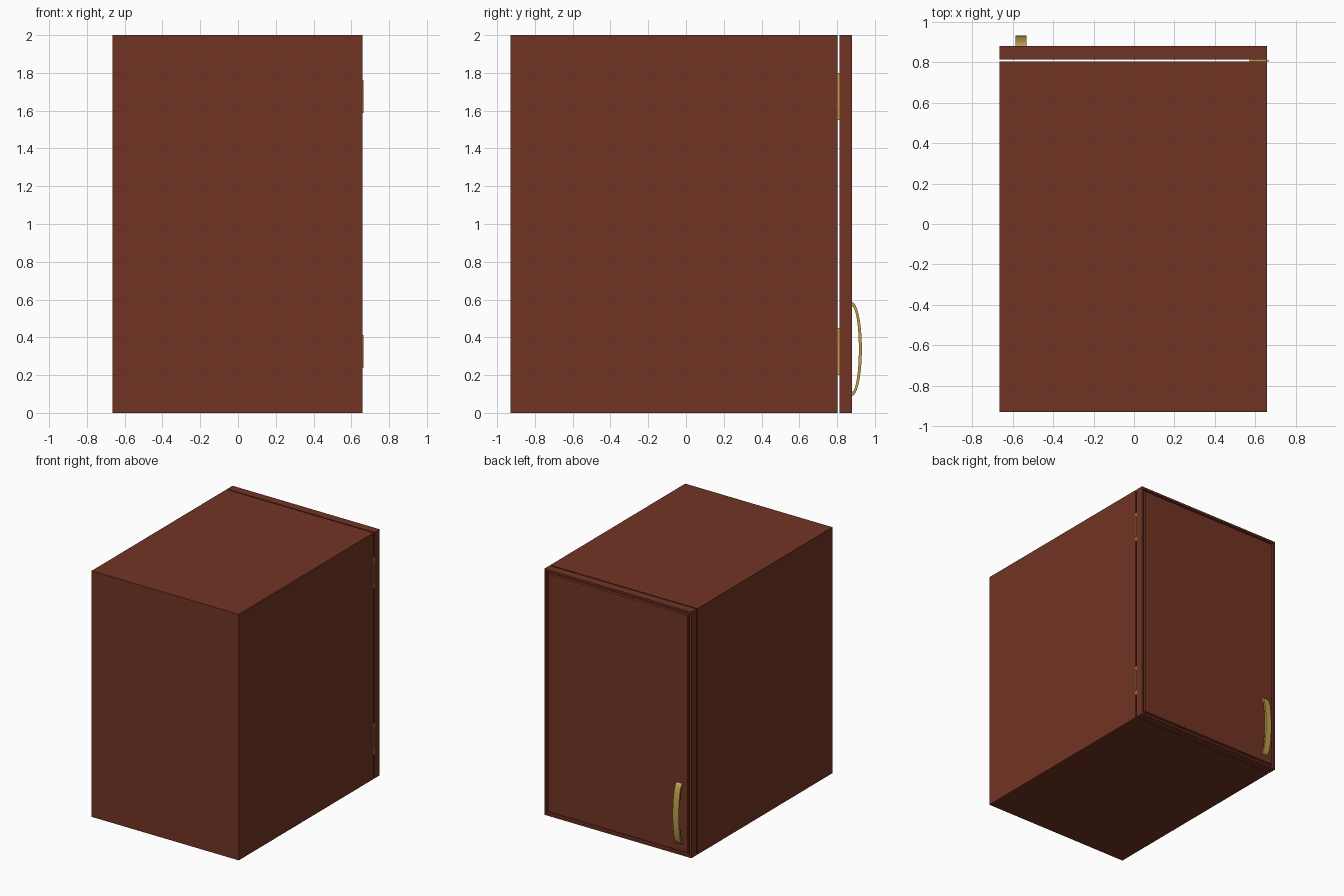
import bpy, bmesh, math

if "Cube" in bpy.data.objects:
    bpy.data.objects.remove(bpy.data.objects["Cube"])


def material(name, rgb):
    m = bpy.data.materials.new(name)
    m.diffuse_color = (*rgb, 1)
    m.use_nodes = True
    m.node_tree.nodes["Principled BSDF"].inputs["Base Color"].default_value = m.diffuse_color
    return m


wood = material("red_brown_wood", (0.165, 0.034, 0.017))
brass = material("brass", (0.50, 0.34, 0.07))

X0, X1 = -0.665, 0.658          # left and right sides
BACK, RIM = -0.93, 0.803        # closed end and open end of the case
DOOR0, DOOR1 = 0.813, 0.88      # door thickness


def finish(name, bm, mat):
    bmesh.ops.recalc_face_normals(bm, faces=bm.faces)
    me = bpy.data.meshes.new(name)
    bm.to_mesh(me)
    bm.free()
    me.materials.append(mat)
    ob = bpy.data.objects.new(name, me)
    bpy.context.collection.objects.link(ob)
    return ob


def box_bm(x0, x1, y0, y1, z0, z1):
    bm = bmesh.new()
    bmesh.ops.create_cube(bm, size=1)
    for v in bm.verts:
        v.co = ((x0 + x1) / 2 + v.co.x * (x1 - x0),
                (y0 + y1) / 2 + v.co.y * (y1 - y0),
                (z0 + z1) / 2 + v.co.z * (z1 - z0))
    bm.normal_update()
    return bm


def inset(bm, face, width, push=0.0):
    """Inset a face, then push the inner face along y."""
    bmesh.ops.inset_region(bm, faces=[face], thickness=width, use_even_offset=True)
    for v in face.verts:
        v.co.y += push
    bm.normal_update()


def rear_face(bm):
    return max(bm.faces, key=lambda f: f.normal.y)


# Case: hollow box, open towards the door
bm = box_bm(X0, X1, BACK, RIM, 0, 2)
f = rear_face(bm)
inset(bm, f, 0.06)
r = bmesh.ops.extrude_discrete_faces(bm, faces=[f])
for v in r["faces"][0].verts:
    v.co.y = BACK + 0.06
finish("case", bm, wood)

# Door: slab with a moulded groove running round its edge
bm = box_bm(X0, X1, DOOR0, DOOR1, 0, 2)
f = rear_face(bm)
inset(bm, f, 0.016)
inset(bm, f, 0.004, -0.014)
inset(bm, f, 0.010)
inset(bm, f, 0.004, 0.014)
finish("door", bm, wood)

# Hinges: thin leaves in the gap with a knuckle on the outer edge
for label, zc in (("lower", 0.325), ("upper", 1.675)):
    finish(label + "_hinge_leaf",
           box_bm(0.572, X1, RIM - 0.003, DOOR0 + 0.001, zc - 0.125, zc + 0.125), brass)
    finish(label + "_hinge_knuckle",
           box_bm(X1 - 0.004, 0.664, RIM, DOOR0 - 0.001, zc - 0.087, zc + 0.087), brass)

# Handle: flat strap bent into a half ellipse
HX0, HX1, HZ, N = -0.585, -0.532, 0.338, 24
bm = bmesh.new()
rings = []
for i in range(N + 1):
    a = math.pi * (i / N - 0.5)
    c, s = math.cos(a), math.sin(a)
    outer = (DOOR1 - 0.001 + 0.052 * c, HZ + 0.248 * s)
    inner = (DOOR1 - 0.001 + 0.036 * c, HZ + 0.226 * s)
    rings.append([bm.verts.new((x, *p)) for x, p in
                  ((HX0, inner), (HX0, outer), (HX1, outer), (HX1, inner))])
for p, q in zip(rings, rings[1:]):
    for k in range(4):
        bm.faces.new((p[k], p[(k + 1) % 4], q[(k + 1) % 4], q[k]))
bm.faces.new(rings[0])
bm.faces.new(rings[-1])
handle = finish("handle", bm, brass)
bpy.context.view_layer.objects.active = handle
handle.select_set(True)
bpy.ops.object.shade_smooth_by_angle(angle=math.radians(30))
